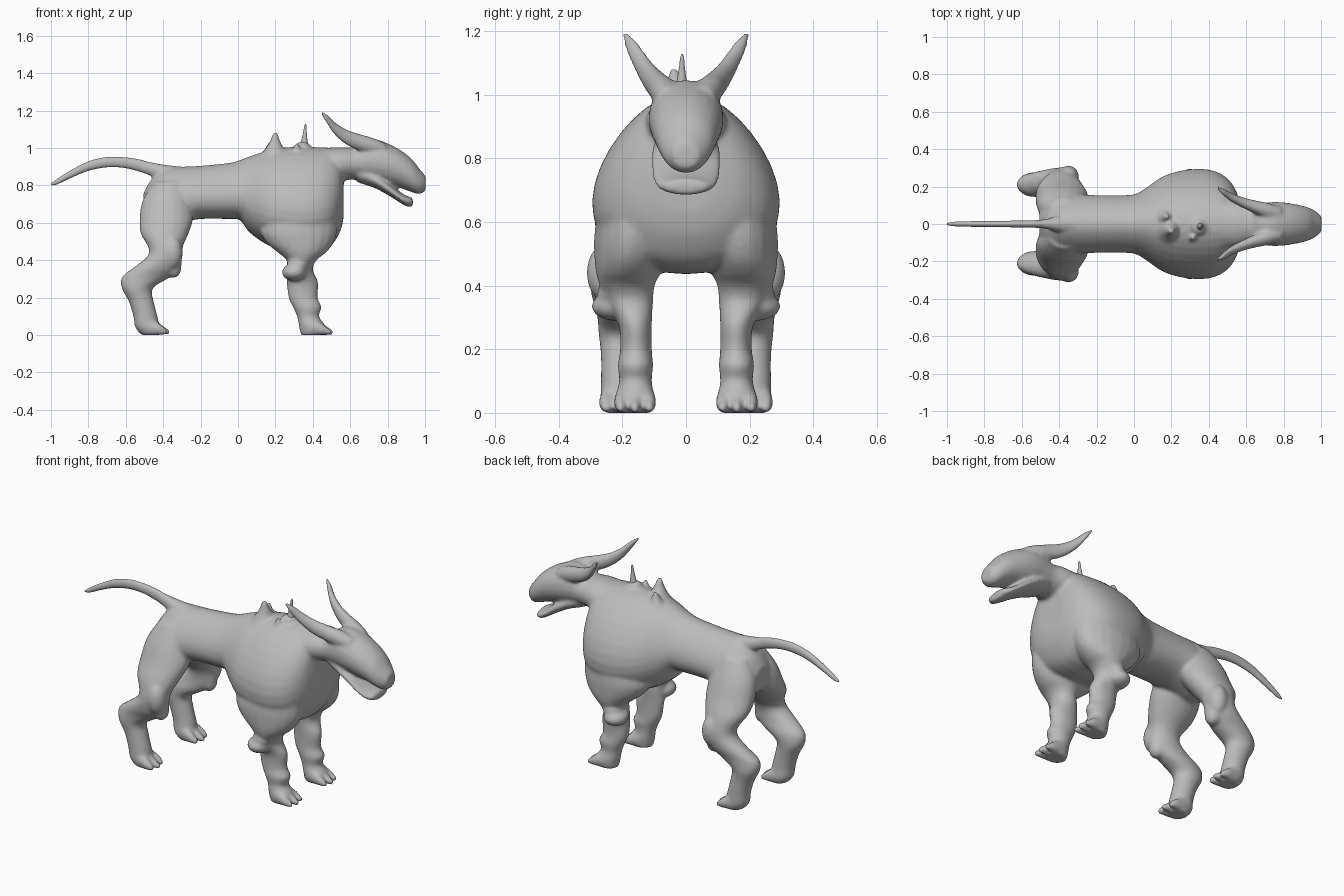
import bpy, bmesh, math

cube = bpy.data.objects.get("Cube")
if cube:
    bpy.data.objects.remove(cube, do_unlink=True)

hide = bpy.data.materials.new("grey_hide")
hide.use_nodes = True
GREY = (.5, .5, .5, 1)
hide.diffuse_color = GREY
shader = next(n for n in hide.node_tree.nodes if n.type == 'BSDF_PRINCIPLED')
shader.inputs["Base Color"].default_value = GREY
shader.inputs["Roughness"].default_value = .7


def smooth_steps(sections, steps=4):
    """Refine a list of sections with a Catmull-Rom curve."""
    refined = []
    last = len(sections) - 1
    for i in range(last):
        before, start = sections[max(i - 1, 0)], sections[i]
        end, after = sections[i + 1], sections[min(i + 2, last)]
        for k in range(steps):
            t = k / steps
            refined.append([
                b + t * (c - a) / 2
                + t * t * (a - 2.5 * b + 2 * c - d / 2)
                + t ** 3 * (1.5 * (b - c) + (d - a) / 2)
                for a, b, c, d in zip(before, start, end, after)])
    refined.append(list(sections[last]))
    return refined


def loft(bm, sections, axis='X', side=1, egg=0, segments=20):
    """Skin oval sections: (position, low, high, inner y, outer y).
    Low and high run along z for the X axis and along x for the Z axis."""
    rings = []
    for pos, low, high, inner, outer in smooth_steps(sections):
        ring = []
        for k in range(segments):
            angle = math.tau * k / segments
            up = math.sin(angle)
            a = (low + high) / 2 + (high - low) / 2 * up
            b = (inner + outer) / 2 + (outer - inner) / 2 * math.cos(angle) * (1 - egg * up)
            place = (pos, side * b, a) if axis == 'X' else (a, side * b, pos)
            ring.append(bm.verts.new(place))
        rings.append(ring)
    for ring, following in zip(rings, rings[1:]):
        for k in range(segments):
            n = (k + 1) % segments
            bm.faces.new((ring[k], ring[n], following[n], following[k]))
    bm.faces.new(rings[0])
    bm.faces.new(rings[-1])


def blob(bm, centre, size):
    """Add an oval lump."""
    made = bmesh.ops.create_uvsphere(bm, u_segments=20, v_segments=12, radius=1)
    bmesh.ops.scale(bm, vec=size, verts=made["verts"])
    bmesh.ops.translate(bm, vec=centre, verts=made["verts"])


def spike(bm, base, tip, radius):
    """Add an upright tapering spike with a flared foot."""
    rows = []
    for t, width in ((0, 1.6), (.35, .9), (.7, .45), (.92, .28), (1, .1)):
        x, y, z = (b + (e - b) * t for b, e in zip(base, tip))
        w = radius * width
        rows.append((z, x - w, x + w, y - w, y + w))
    loft(bm, rows, 'Z')


def symmetric(rows):
    """Turn (position, low, high, half width) into full sections."""
    return [(p, low, high, -half, half) for p, low, high, half in rows]


def tube(rows):
    """Turn (x, y, z, height radius, width radius) into sections."""
    return [(x, z - h, z + h, y - w, y + w) for x, y, z, h, w in rows]


def finish(bm, name, blend=False):
    """Make the object, optionally fusing its overlapping masses."""
    bmesh.ops.recalc_face_normals(bm, faces=bm.faces)
    mesh = bpy.data.meshes.new(name)
    bm.to_mesh(mesh)
    bm.free()
    mesh.materials.append(hide)
    obj = bpy.data.objects.new(name, mesh)
    bpy.context.collection.objects.link(obj)
    for face in mesh.polygons:
        face.use_smooth = True
    if blend:
        remesh = obj.modifiers.new("fuse", 'REMESH')
        remesh.mode = 'VOXEL'
        remesh.voxel_size = .008
        remesh.use_smooth_shade = True
        relax = obj.modifiers.new("relax", 'SMOOTH')
        relax.factor = .5
        relax.iterations = 14


body = bmesh.new()

# Torso: narrow waist, deep barrel chest that narrows towards the spine
loft(body, symmetric([
    (-.505, .64, .76, .08), (-.46, .59, .835, .14), (-.38, .58, .895, .155),
    (-.3, .6, .9, .155), (-.2, .62, .905, .15), (-.05, .62, .92, .15),
    (.01, .615, .935, .157), (.06, .55, .955, .185), (.16, .48, .985, .25),
    (.28, .44, 1.005, .282), (.4, .44, 1.005, .283), (.49, .47, 1, .245),
    (.545, .55, .97, .175), (.565, .63, .89, .1)]), egg=.25, segments=32)

# Swelling where the tail leaves the rump
loft(body, tube([
    (-.3, 0, .84, .06, .06), (-.4, 0, .865, .047, .045),
    (-.47, 0, .888, .038, .027), (-.54, 0, .908, .03, .019)]))

# Neck, skull and blunt snout
loft(body, symmetric([
    (.45, .76, 1, .14), (.55, .82, 1.005, .125), (.62, .83, 1.005, .108),
    (.68, .82, 1.04, .112), (.74, .81, 1.045, .118), (.8, .8, 1.025, .116),
    (.87, .785, .988, .105), (.93, .763, .94, .09), (.97, .752, .89, .07),
    (1.003, .77, .85, .04)]))

# Open lower jaw with a broad rounded tip
loft(body, symmetric([
    (.64, .815, .92, .085), (.72, .79, .88, .105), (.79, .755, .83, .112),
    (.85, .718, .777, .108), (.9, .688, .745, .095), (.935, .685, .735, .065)]))

for side in (1, -1):
    # Swept-back horn flowing out of the brow
    loft(body, tube([
        (.79, .055, .985, .04, .035), (.72, .07, 1.01, .045, .042),
        (.65, .09, 1.03, .045, .036), (.58, .115, 1.058, .042, .029),
        (.52, .143, 1.102, .036, .025), (.48, .17, 1.15, .027, .021),
        (.443, .193, 1.192, .01, .01)]), side=side)

    # Hind leg: thigh, knee, hock and shin
    loft(body, [
        (.82, -.45, -.28, .02, .13), (.72, -.51, -.25, 0, .19),
        (.62, -.527, -.24, .02, .235), (.54, -.52, -.265, .07, .275),
        (.47, -.48, -.295, .13, .297), (.42, -.485, -.3, .155, .303),
        (.36, -.56, -.305, .155, .295), (.31, -.622, -.36, .145, .28),
        (.25, -.622, -.455, .145, .275), (.18, -.585, -.45, .15, .268),
        (.1, -.56, -.43, .15, .268), (.04, -.55, -.42, .145, .268),
        (0, -.515, -.42, .155, .255)], 'Z', side)
    blob(body, (-.35, side * .255, .44), (.055, .058, .09))
    blob(body, (-.345, side * .225, .355), (.042, .045, .05))

    # Front leg: heavy shoulder, knobbly forearm and wrist
    loft(body, [
        (.76, .24, .46, .06, .2), (.65, .16, .52, .05, .27),
        (.56, .12, .53, .045, .288), (.49, .155, .51, .06, .288),
        (.44, .215, .47, .08, .283), (.4, .26, .42, .098, .272),
        (.35, .26, .4, .103, .25), (.28, .26, .43, .107, .212),
        (.2, .27, .425, .107, .207), (.15, .293, .448, .103, .215),
        (.1, .315, .433, .107, .21), (.05, .325, .465, .1, .222),
        (0, .335, .45, .108, .213)], 'Z', side)
    # Elbow knob
    blob(body, (.3, side * .222, .335), (.066, .076, .046))
    blob(body, (.32, side * .225, .375), (.055, .055, .045))

    # Three splayed toes on each foot
    for heel, reach, middle in ((.38, .13, .16), (-.48, .115, .207)):
        for spread in (-1, 0, 1):
            y = side * (middle + .035 * spread)
            splay = side * .009 * spread
            tip = heel + reach - .012 * abs(spread)
            loft(body, tube([
                (heel, y, .045, .045, .028),
                (heel + reach * .55, y + splay, .03, .03, .022),
                (tip, y + splay, .013, .013, .012)]))

# Low knobs on the shoulders
spike(body, (.195, -.02, .95), (.2, -.04, 1.085), .055)
spike(body, (.165, .03, .94), (.175, .04, 1.04), .045)
spike(body, (.31, -.06, .93), (.315, -.075, 1.03), .04)
blob(body, (.345, -.015, 1), (.045, .045, .035))

finish(body, "body", blend=True)

# Long curved tail
tail = bmesh.new()
loft(tail, tube([
    (-.4, 0, .865, .03, .02), (-.46, 0, .885, .033, .021), (-.53, 0, .907, .032, .02),
    (-.61, 0, .922, .028, .018), (-.7, 0, .924, .027, .017), (-.8, 0, .903, .025, .016),
    (-.9, 0, .857, .02, .014), (-.97, 0, .818, .014, .011), (-1, 0, .805, .004, .004)]))
finish(tail, "tail")

# Thin spine behind the neck
spine = bmesh.new()
spike(spine, (.35, -.015, .97), (.361, -.012, 1.127), .022)
finish(spine, "shoulder_spine")
